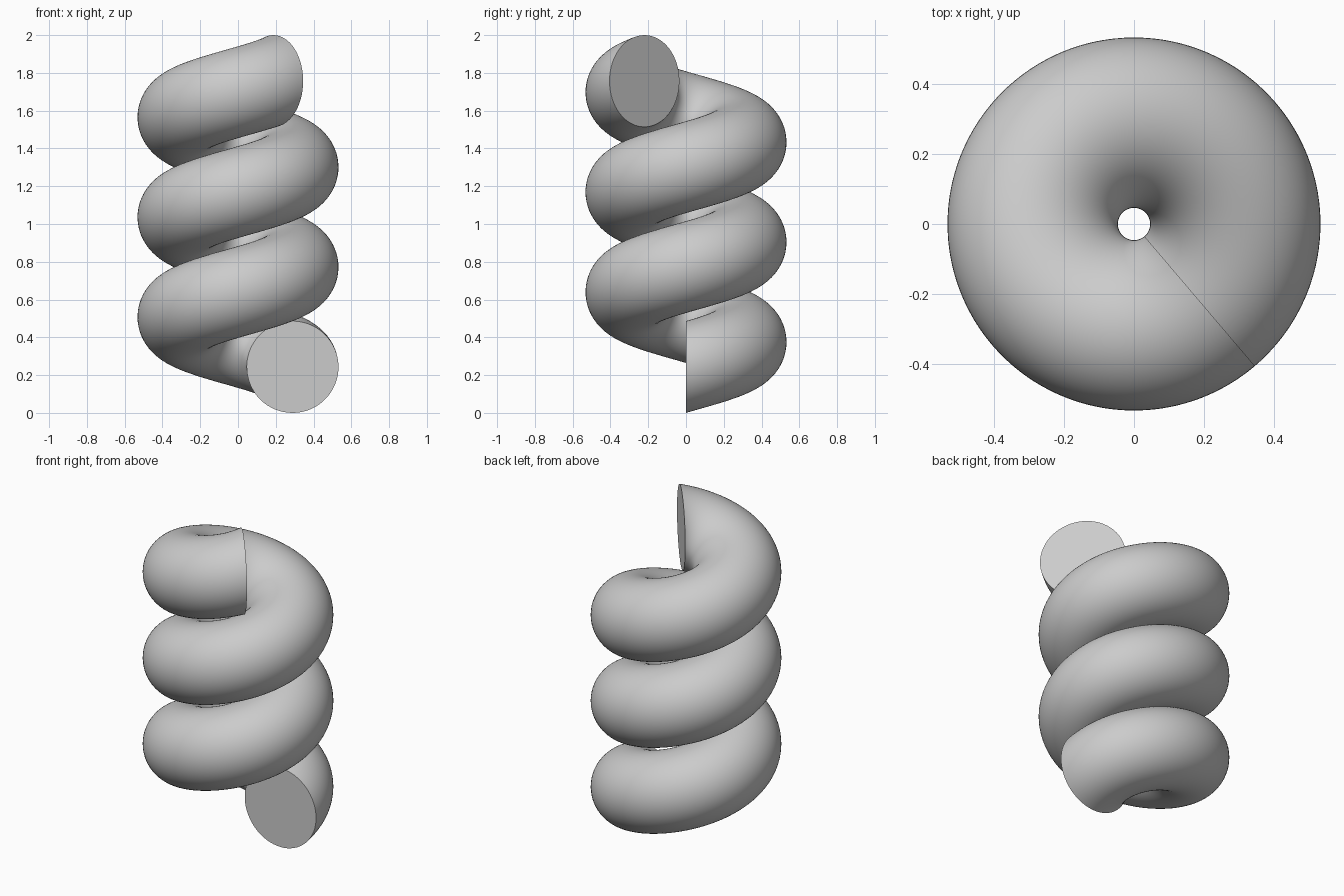
import bpy
import bmesh
from math import cos, sin, pi, radians

cube = bpy.data.objects.get("Cube")
if cube:
    bpy.data.objects.remove(cube, do_unlink=True)

# Coil dimensions
COIL_RADIUS = 0.289
TUBE_RADIUS = 0.243
SWEEP = radians(1030.4)
RISE = 2.0 - 2 * TUBE_RADIUS
STEPS = 288
SIDES = 64

grey = bpy.data.materials.new("grey")
grey.use_nodes = True
colour = (0.6, 0.6, 0.6, 1.0)
grey.diffuse_color = colour
grey.node_tree.nodes["Principled BSDF"].inputs["Base Color"].default_value = colour

bm = bmesh.new()


def add_ring(t):
    """Upright circle in the radial plane at fraction t along the helix."""
    angle = SWEEP * t
    ring = []
    for i in range(SIDES):
        a = 2 * pi * i / SIDES
        dist = COIL_RADIUS + TUBE_RADIUS * cos(a)
        height = TUBE_RADIUS * (1 + sin(a)) + RISE * t
        ring.append(bm.verts.new((dist * cos(angle), dist * sin(angle), height)))
    return ring


# Tube wall
rings = [add_ring(s / STEPS) for s in range(STEPS + 1)]
for low, high in zip(rings, rings[1:]):
    for i in range(SIDES):
        j = (i + 1) % SIDES
        bm.faces.new((low[i], low[j], high[j], high[i])).smooth = True

# Flat end caps with crisp rims
for ring in (rings[0], rings[-1]):
    cap = bm.faces.new(ring)
    cap.smooth = False
    for edge in cap.edges:
        edge.smooth = False

bmesh.ops.recalc_face_normals(bm, faces=bm.faces[:])
mesh = bpy.data.meshes.new("coil")
bm.to_mesh(mesh)
bm.free()
mesh.materials.append(grey)
bpy.context.collection.objects.link(bpy.data.objects.new("coil", mesh))
